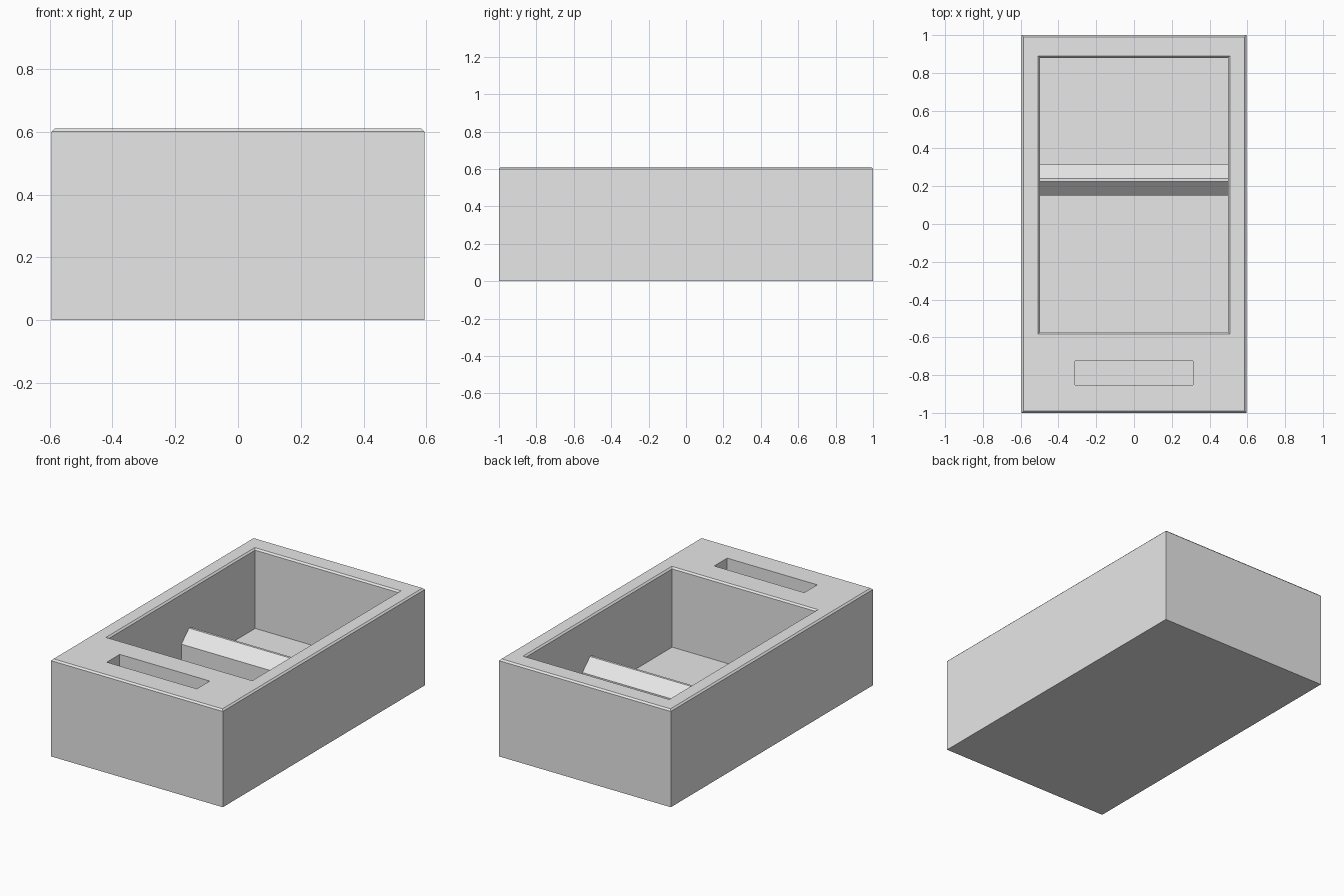
import bpy
import bmesh

if "Cube" in bpy.data.objects:
    bpy.data.objects.remove(bpy.data.objects["Cube"], do_unlink=True)

grey = bpy.data.materials.new("light grey")
grey.use_nodes = True
grey.diffuse_color = (0.8, 0.8, 0.8, 1)
grey.node_tree.nodes["Principled BSDF"].inputs["Base Color"].default_value = (0.8, 0.8, 0.8, 1)

HEIGHT, FLOOR, EDGE = 0.61, 0.11, 0.01


def loft(name, rings):
    """Closed solid through a list of point rings with equal counts."""
    bm = bmesh.new()
    loops = [[bm.verts.new(p) for p in ring] for ring in rings]
    count = len(loops[0])
    for low, high in zip(loops, loops[1:]):
        for i in range(count):
            j = (i + 1) % count
            bm.faces.new((low[i], low[j], high[j], high[i]))
    bm.faces.new(loops[0][::-1])
    bm.faces.new(loops[-1])
    bmesh.ops.recalc_face_normals(bm, faces=bm.faces)
    mesh = bpy.data.meshes.new(name)
    bm.to_mesh(mesh)
    bm.free()
    mesh.materials.append(grey)
    obj = bpy.data.objects.new(name, mesh)
    bpy.context.collection.objects.link(obj)
    return obj


def rect(x, y0, y1, z, grow=0.0):
    x, y0, y1 = x + grow, y0 - grow, y1 + grow
    return [(-x, y0, z), (x, y0, z), (x, y1, z), (-x, y1, z)]


def cut(target, cutter):
    cutter.hide_render = True
    mod = target.modifiers.new("cut", 'BOOLEAN')
    mod.operation = 'DIFFERENCE'
    mod.solver = 'EXACT'
    mod.object = cutter
    bpy.context.view_layer.objects.active = target
    bpy.ops.object.modifier_apply(modifier=mod.name)
    bpy.data.objects.remove(cutter, do_unlink=True)


# Outer block with chamfered top edges
body = loft("tray_body", [rect(0.595, -1, 1, 0),
                          rect(0.595, -1, 1, HEIGHT - EDGE),
                          rect(0.595, -1, 1, HEIGHT, -EDGE)])

# Main compartment, its rim chamfered outwards
cut(body, loft("compartment_cutter", [rect(0.497, -0.573, 0.88, FLOOR),
                                      rect(0.497, -0.573, 0.88, HEIGHT - EDGE),
                                      rect(0.497, -0.573, 0.88, HEIGHT + EDGE, 2 * EDGE)]))

# Narrow slot in the front ledge
cut(body, loft("slot_cutter", [rect(0.312, -0.853, -0.725, 0.3),
                               rect(0.312, -0.853, -0.725, HEIGHT + EDGE)]))

# Gabled divider across the compartment
profile = [(0.15, FLOOR - EDGE), (0.15, 0.29), (0.225, 0.362),
           (0.24, 0.362), (0.315, 0.29), (0.315, FLOOR - EDGE)]
loft("divider", [[(x, y, z) for y, z in profile] for x in (-0.5, 0.5)])
